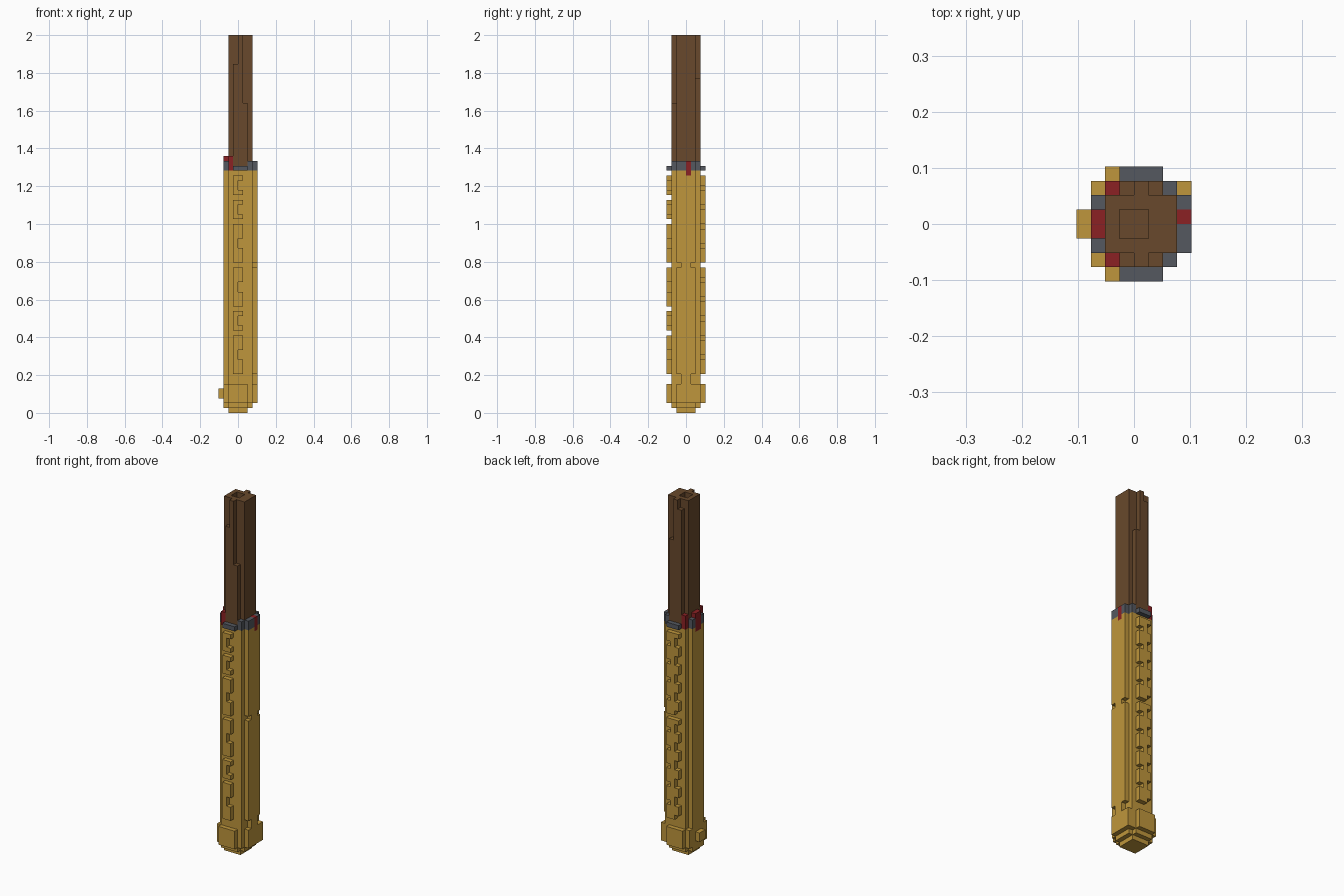
import bpy
import bmesh
from mathutils import Vector

UNIT = 2 / 78  # edge of one block

if "Cube" in bpy.data.objects:
    bpy.data.objects.remove(bpy.data.objects["Cube"], do_unlink=True)


def material(name, color):
    mat = bpy.data.materials.new(name)
    mat.use_nodes = True
    mat.diffuse_color = (*color, 1)
    shader = next(n for n in mat.node_tree.nodes if n.type == 'BSDF_PRINCIPLED')
    shader.inputs["Base Color"].default_value = (*color, 1)
    return mat


gold = material("gold", (.52, .305, .045))
brown = material("brown", (.14, .066, .025))
red = material("red", (.26, .015, .017))
grey = material("grey", (.09, .098, .115))

parts = {}   # part name -> (material, set of blocks)
owner = {}   # block -> part name


def cells(x, y, z):
    return [(i, j, k) for i in range(*x) for j in range(*y) for k in range(*z)]


def fill(part, mat, x, y, z):
    """Add a box of blocks; blocks already taken keep their part."""
    blocks = parts.setdefault(part, (mat, set()))[1]
    for c in cells(x, y, z):
        if c not in owner:
            owner[c] = part
            blocks.add(c)


def carve(part, x, y, z):
    for c in cells(x, y, z):
        if owner.get(c) == part:
            del owner[c]
            parts[part][1].discard(c)


def build(part):
    """Skin the exposed sides of a part and merge its flat areas."""
    mat, blocks = parts[part]
    bm = bmesh.new()
    corners = {}

    def vert(p):
        key = tuple(round(v) for v in p)
        if key not in corners:
            corners[key] = bm.verts.new(Vector(key) * UNIT)
        return corners[key]

    for c in blocks:
        for axis in range(3):
            u, v = Vector(), Vector()
            u[(axis + 1) % 3] = v[(axis + 2) % 3] = 1
            for side in (0, 1):
                step = Vector()
                step[axis] = 2 * side - 1
                if tuple(round(t) for t in Vector(c) + step) in owner:
                    continue
                start = Vector(c)
                start[axis] += side
                quad = [start, start + u, start + u + v, start + v]
                if not side:
                    quad.reverse()
                bm.faces.new([vert(p) for p in quad])
    bmesh.ops.dissolve_limit(bm, angle_limit=0.01, verts=bm.verts, edges=bm.edges)
    mesh = bpy.data.meshes.new(part)
    bm.to_mesh(mesh)
    bm.free()
    mesh.materials.append(mat)
    obj = bpy.data.objects.new(part, mesh)
    bpy.context.scene.collection.objects.link(obj)


# Handle: square core, raised strips of uneven height, hollow end
top = 78
fill("handle", brown, (-2, 3), (-2, 2), (50, top))
for y, low, high in ((-3, 72, 64), (2, 76, 69)):
    for x, height in ((-1, low), (0, top), (1, high)):
        fill("handle", brown, (x, x + 1), (y, y + 1), (50, height))
carve("handle", (-1, 1), (-1, 1), (70, top))

# Red cloth wrapped under the grey collar
fill("cloth_wrap", red, (-2, 2), (-3, 3), (52, 53))
fill("cloth_wrap", red, (2, 3), (-2, 2), (52, 53))
fill("cloth_wrap", red, (-3, -2), (-1, 1), (49, 53))
fill("cloth_wrap", red, (3, 4), (0, 1), (49, 52))
for y in (-3, 2):
    fill("cloth_wrap", red, (-2, -1), (y, y + 1), (50, 53))
    fill("cloth_wrap", red, (-1, 1), (y, y + 1), (51, 53))

# Collar: stepped ring with bars on front and back
fill("collar", grey, (-3, 4), (-2, 2), (50, 52))
fill("collar", grey, (-2, 3), (-3, 3), (50, 52))
for y in (-4, 3):
    fill("collar", grey, (-1, 2), (y, y + 1), (50, 51))

# Sheath body with clipped corners and side grooves
fill("sheath", gold, (-3, 4), (-2, 2), (2, 50))
fill("sheath", gold, (-2, 3), (-3, 3), (2, 50))
for y in (-2, 1):
    for z, size in ((6, 2), (30, 1)):
        carve("sheath", (3, 4), (y, y + 1), (z, z + size))

# Front plates, each with a notch on one edge
for z, size in ((8, 8), (17, 4), (22, 8), (31, 8), (40, 4), (45, 4)):
    fill("front_plates", gold, (-1, 1), (-4, -3), (z, z + size))
    notch = z + size // 2 - 1
    carve("front_plates", (0, 1), (-4, -3), (notch, notch + 2))

# Back ridges with alternating teeth
for z, end in ((8, 30), (31, 49)):
    fill("back_ridge", gold, (0, 1), (3, 4), (z, end))
    for k in range(z, end, 4):
        fill("back_ridge", gold, (1, 2), (3, 4), (k, min(k + 3, end)))
        fill("back_ridge", gold, (-1, 0), (3, 4), (k + 1, min(k + 3, end)))

# Sheath tip: stepped cap with a side stud
fill("tip", gold, (-2, 2), (-2, 2), (0, 1))
fill("tip", gold, (-3, 3), (-2, 2), (1, 2))
fill("tip", gold, (-2, 2), (-3, 3), (1, 2))
fill("tip", gold, (-3, 3), (-3, 3), (2, 6))
fill("tip", gold, (-2, 2), (-4, 4), (2, 6))
fill("tip", gold, (3, 4), (2, 3), (2, 6))
fill("tip", gold, (-4, -3), (-1, 1), (3, 5))

for name in parts:
    build(name)
